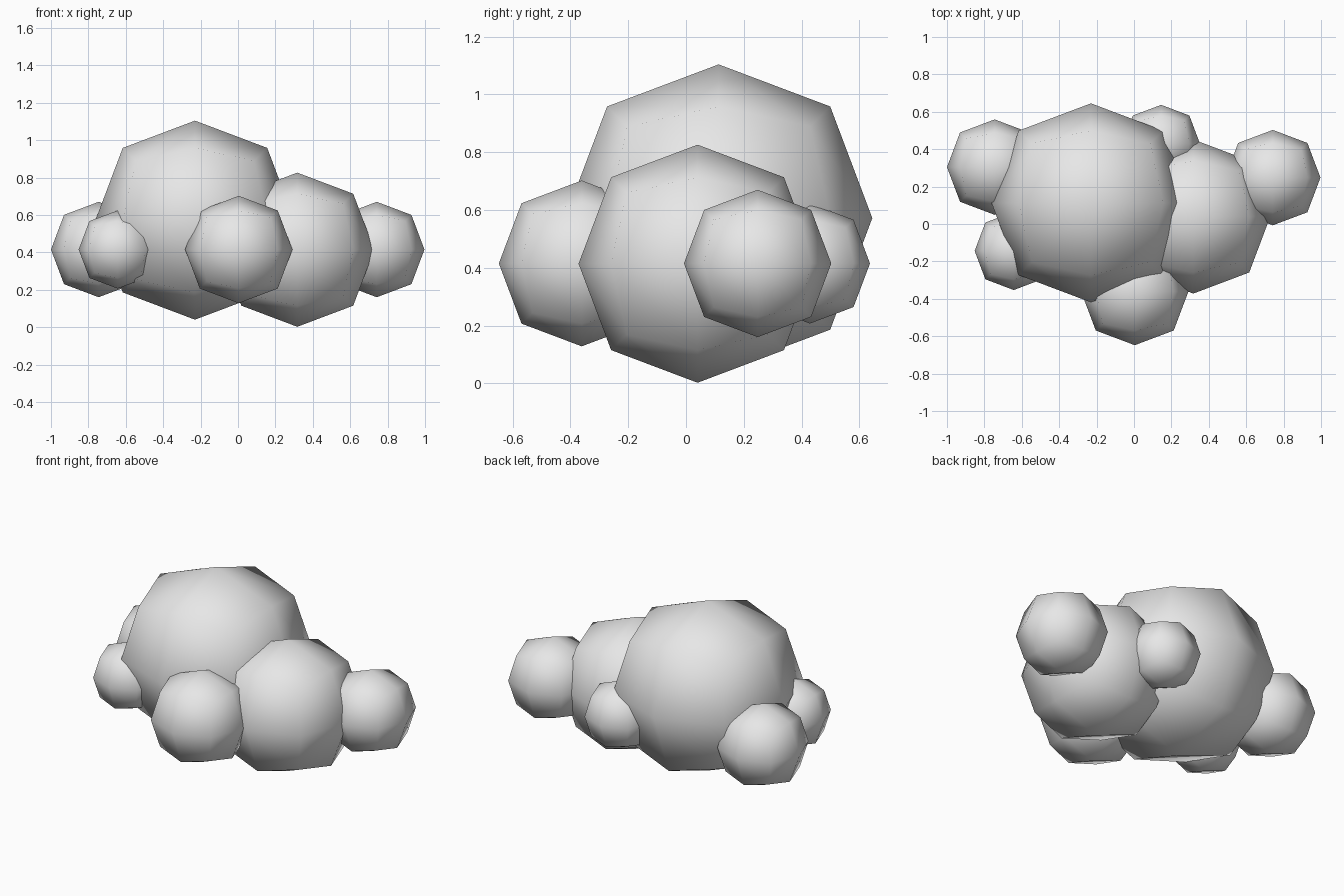
import bpy

if "Cube" in bpy.data.objects:
    bpy.data.objects.remove(bpy.data.objects["Cube"])

# One pale grey colour for the whole cloud
grey = bpy.data.materials.new("pale_grey")
grey.diffuse_color = (0.8, 0.8, 0.8, 1.0)
grey.use_nodes = True
grey.node_tree.nodes["Principled BSDF"].inputs["Base Color"].default_value = grey.diffuse_color

# A cube's face centre lands at this fraction of its half size
# after one level of subdivision on the limit surface
LIMIT = 0.8395


def puff(name, centre, radius):
    """Rounded cloud puff: a cube subdivided once, shaded smooth."""
    bpy.ops.mesh.primitive_cube_add(size=2 * radius / LIMIT, location=centre)
    ob = bpy.context.object
    ob.name = name
    ob.data.materials.append(grey)
    for p in ob.data.polygons:
        p.use_smooth = True
    mod = ob.modifiers.new("round", 'SUBSURF')
    mod.levels = mod.render_levels = 1
    mod.use_limit_surface = True


# Two large body puffs
puff("main_puff", (-0.23, 0.113, 0.572), 0.532)
puff("second_puff", (0.317, 0.04, 0.414), 0.412)

# Small puffs around the body
puff("front_puff", (0.004, -0.361, 0.415), 0.287)
puff("right_puff", (0.742, 0.248, 0.415), 0.255)
puff("left_puff", (-0.745, 0.304, 0.415), 0.255)
puff("back_puff", (0.145, 0.429, 0.415), 0.208)
puff("left_front_puff", (-0.643, -0.144, 0.415), 0.209)
